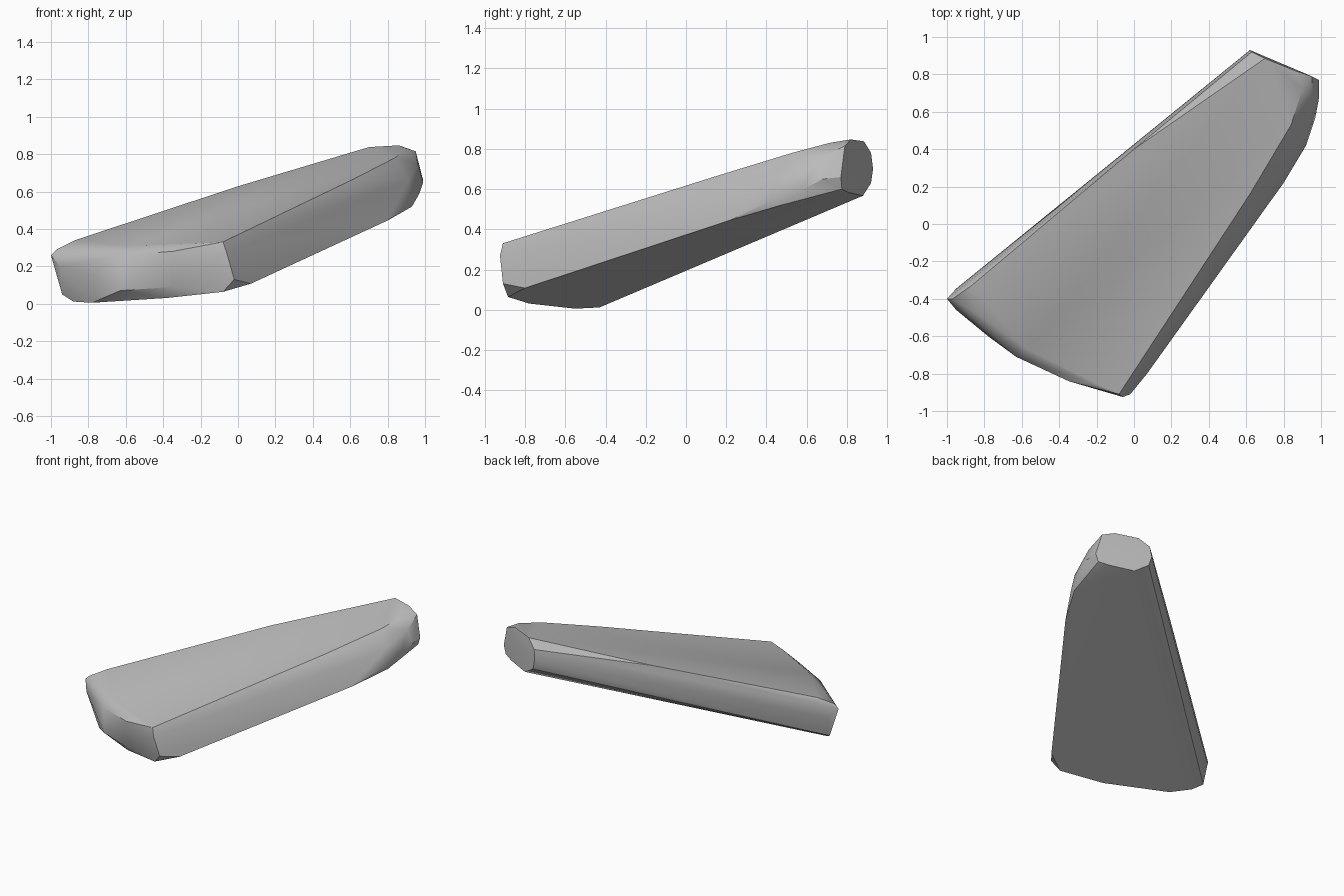
import bpy, bmesh, math

if "Cube" in bpy.data.objects:
    bpy.data.objects.remove(bpy.data.objects["Cube"])


# Sloped planes that carry the flat top and the flat underside
def top_z(x, y):
    return 0.541 + 0.148 * x + 0.218 * y


def bottom_z(x, y):
    return 0.257 + 0.18 * x + 0.202 * y


# Rim of the top face, inset from the widest outline
top_rim = [(-0.87, -0.33), (0.0, 0.40), (0.70, 0.885), (0.86, 0.82), (0.90, 0.72),
           (0.84, 0.53), (0.62, 0.16), (0.18, -0.50), (-0.08, -0.91),
           (-0.24, -0.85), (-0.57, -0.67), (-0.85, -0.47)]

# Rim of the underside
bottom_rim = [(-0.88, -0.43), (0.735, 0.88), (0.90, 0.81), (0.93, 0.47), (0.80, 0.22),
              (0.07, -0.80), (-0.08, -0.885), (-0.38, -0.78), (-0.78, -0.55)]

# Widest band: rounded back edge, end cap, curved side and blunt front
belly = [(-1.0, -0.40, 0.26), (-0.97, -0.40, 0.29), (-0.95, -0.345, 0.20),
         (-0.94, -0.38, 0.05), (-0.95, -0.46, 0.20),
         (0.64, 0.92, 0.63), (0.62, 0.93, 0.70), (0.63, 0.92, 0.78),
         (0.95, 0.79, 0.815), (0.99, 0.77, 0.66), (0.97, 0.775, 0.60),
         (0.99, 0.68, 0.65), (0.97, 0.57, 0.59), (0.96, 0.66, 0.75),
         (0.91, 0.45, 0.66), (0.92, 0.42, 0.54),
         (-0.02, -0.91, 0.13), (-0.06, -0.925, 0.27),
         (-0.35, -0.84, 0.09), (-0.35, -0.84, 0.28),
         (-0.63, -0.71, 0.07), (-0.63, -0.71, 0.26), (-0.78, -0.60, 0.15)]

points = [(x, y, top_z(x, y)) for x, y in top_rim]
points += [(x, y, max(0.0, bottom_z(x, y))) for x, y in bottom_rim]
points += belly

# Wrap the rims and band in one convex skin
bm = bmesh.new()
for p in points:
    bm.verts.new(p)
hull = bmesh.ops.convex_hull(bm, input=bm.verts[:])
loose = {v for v in hull["geom_interior"] + hull["geom_unused"]
         if isinstance(v, bmesh.types.BMVert)}
bmesh.ops.delete(bm, geom=list(loose), context='VERTS')
bmesh.ops.dissolve_limit(bm, angle_limit=math.radians(2),
                         verts=bm.verts[:], edges=bm.edges[:])
bmesh.ops.recalc_face_normals(bm, faces=bm.faces[:])

mesh = bpy.data.meshes.new("wedge_body")
bm.to_mesh(mesh)
bm.free()
body = bpy.data.objects.new("wedge_body", mesh)
bpy.context.collection.objects.link(body)

# Plain grey surface
grey = bpy.data.materials.new("stone_grey")
grey.diffuse_color = (0.5, 0.5, 0.5, 1.0)
grey.use_nodes = True
grey.node_tree.nodes["Principled BSDF"].inputs["Base Color"].default_value = grey.diffuse_color
mesh.materials.append(grey)

# Soft rounded sides with crisp cap and underside edges
bpy.context.view_layer.objects.active = body
body.select_set(True)
bpy.ops.object.shade_smooth_by_angle(angle=math.radians(30))
